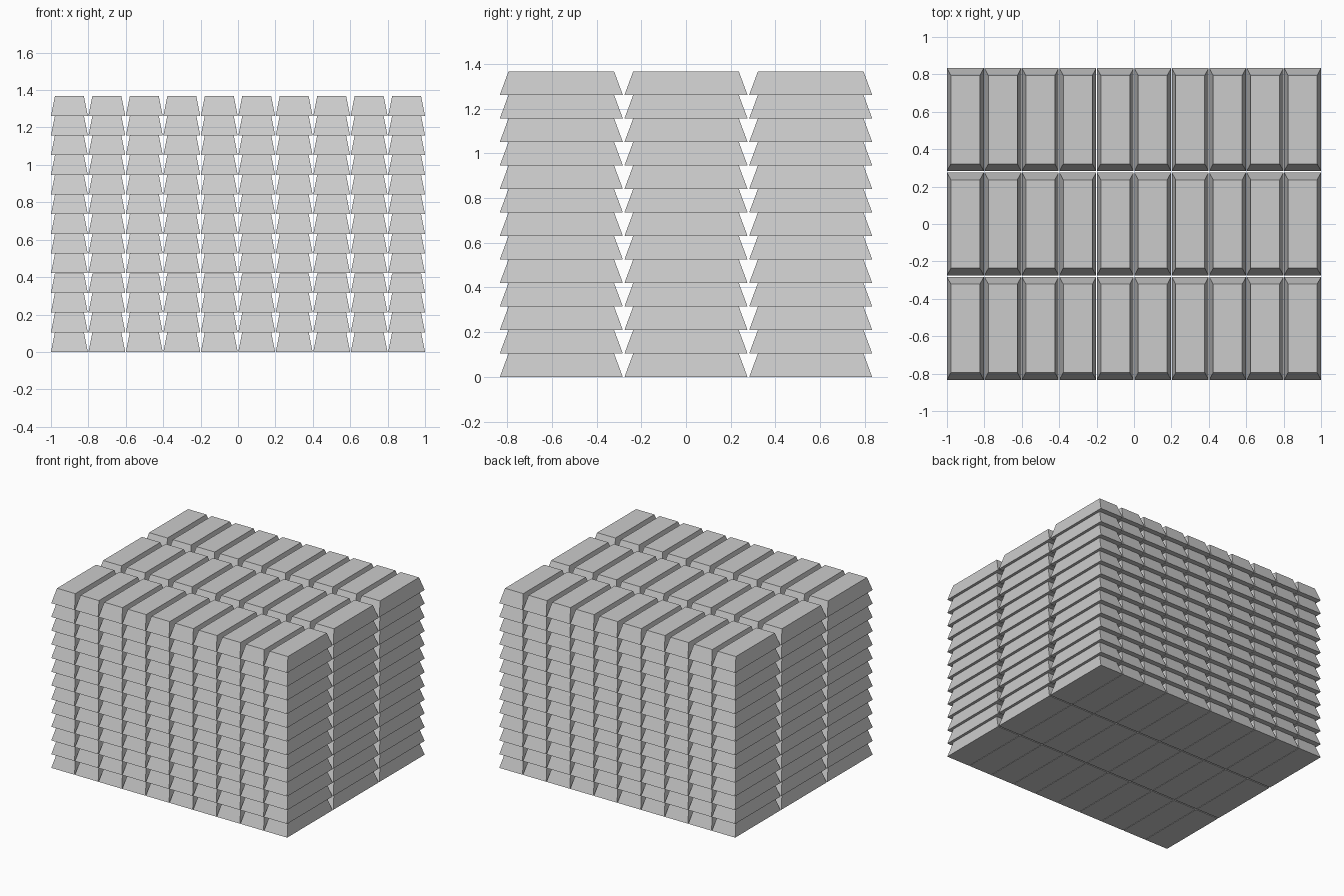
import bpy, bmesh

if "Cube" in bpy.data.objects:
    bpy.data.objects.remove(bpy.data.objects["Cube"])

# Overall stack: columns (x), rows (y), layers (z)
COUNT = (10, 3, 13)
SIZE = (0.197, 0.55, 0.105)       # one ingot, measured at its base
PITCH = (1.803 / 9, 0.558, 0.1052)
INSET = (0.021, 0.039)            # taper of the top face


def tapered_ingot(name):
    bm = bmesh.new()
    bmesh.ops.create_cube(bm, size=1)
    for v in bm.verts:
        top = v.co.z > 0
        for i in range(2):
            half = SIZE[i] / 2 - (INSET[i] if top else 0)
            v.co[i] = half if v.co[i] > 0 else -half
        v.co.z = SIZE[2] if top else 0
    mesh = bpy.data.meshes.new(name)
    bm.to_mesh(mesh)
    bm.free()
    obj = bpy.data.objects.new(name, mesh)
    bpy.context.collection.objects.link(obj)
    return obj


# First ingot sits in the front left bottom corner
stack = tapered_ingot("ingot_stack")
stack.location = (-(COUNT[0] - 1) * PITCH[0] / 2, -(COUNT[1] - 1) * PITCH[1] / 2, 0)

# Repeat along each axis
for axis, label in enumerate(("columns", "rows", "layers")):
    arr = stack.modifiers.new(label, 'ARRAY')
    arr.count = COUNT[axis]
    arr.use_relative_offset = False
    arr.use_constant_offset = True
    offset = [0, 0, 0]
    offset[axis] = PITCH[axis]
    arr.constant_offset_displace = offset
